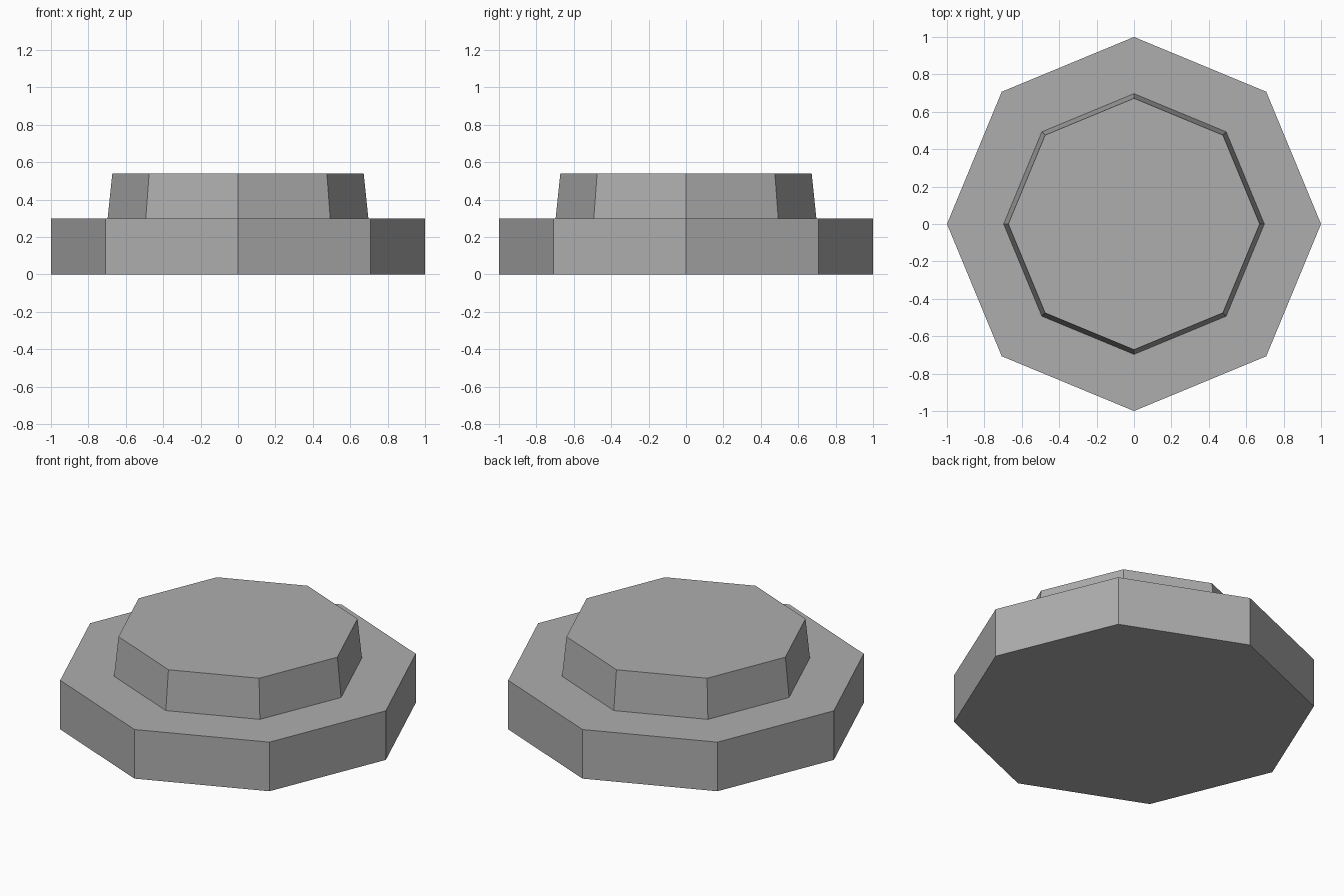
import bpy

cube = bpy.data.objects.get("Cube")
if cube:
    bpy.data.objects.remove(cube, do_unlink=True)

# Single plain grey
grey = bpy.data.materials.new("stone_grey")
grey.use_nodes = True
colour = (0.42, 0.42, 0.42, 1)
grey.diffuse_color = colour
grey.node_tree.nodes["Principled BSDF"].inputs["Base Color"].default_value = colour


def octagon_tier(name, bottom_radius, top_radius, z_low, z_high):
    """Flat-shaded eight-sided tier with corners on the x and y axes."""
    bpy.ops.mesh.primitive_cone_add(
        vertices=8, radius1=bottom_radius, radius2=top_radius,
        depth=z_high - z_low, location=(0, 0, (z_low + z_high) / 2))
    tier = bpy.context.object
    tier.name = name
    tier.data.name = name
    tier.data.materials.append(grey)
    return tier


# Wide straight-sided base and smaller tapered upper tier
octagon_tier("base_tier", 1.0, 1.0, 0.0, 0.3)
octagon_tier("upper_tier", 0.697, 0.672, 0.3, 0.54)
